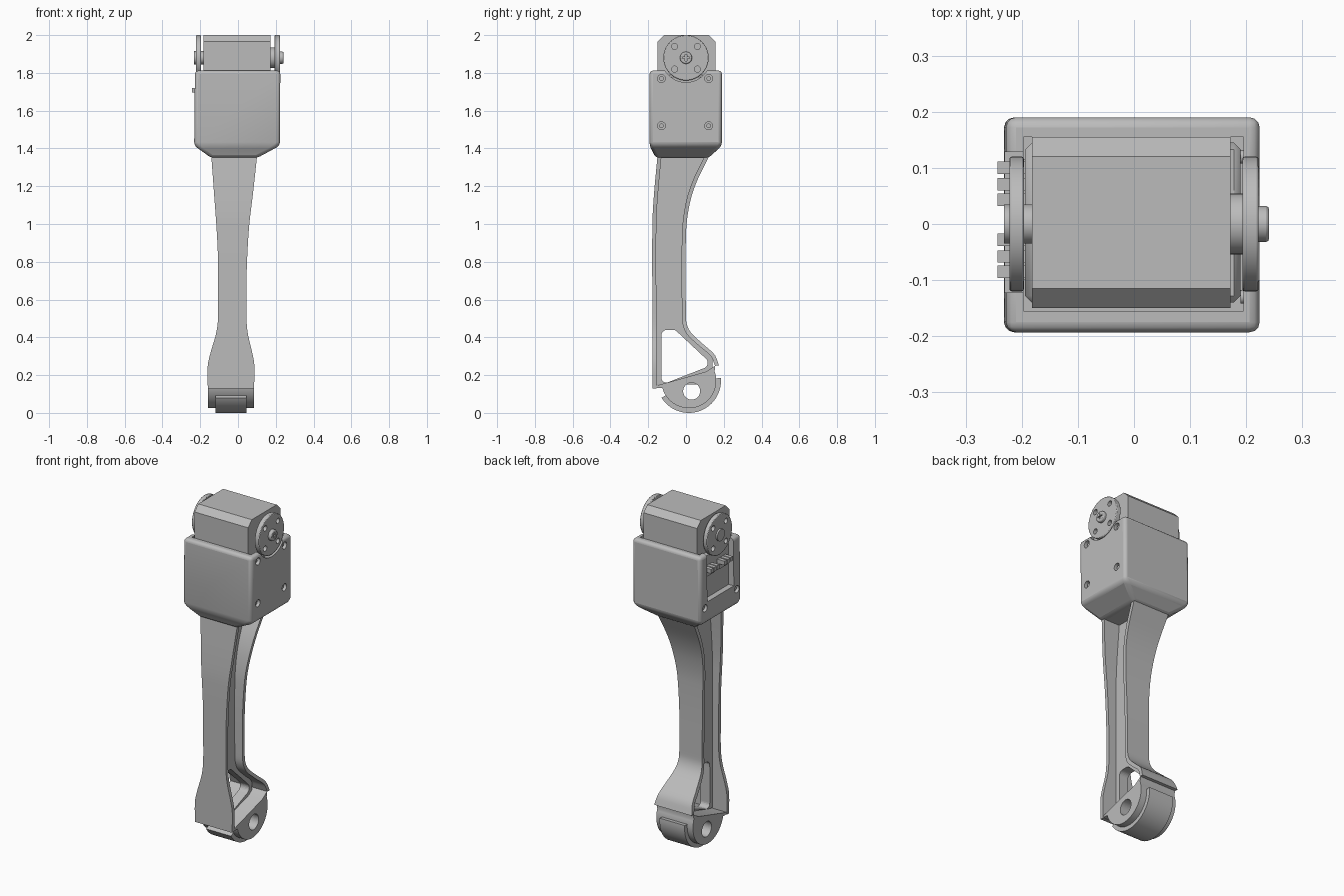
import bpy, bmesh, math

cube = bpy.data.objects.get("Cube")
if cube:
    bpy.data.objects.remove(cube, do_unlink=True)

grey = bpy.data.materials.new("plain_grey")
grey.use_nodes = True
grey.diffuse_color = (0.5, 0.5, 0.5, 1)
bsdf = next(n for n in grey.node_tree.nodes if n.type == 'BSDF_PRINCIPLED')
bsdf.inputs["Base Color"].default_value = (0.5, 0.5, 0.5, 1)


def loft(name, rings, cutter=False):
    """Skin a list of equal-length point rings and cap both ends."""
    bm = bmesh.new()
    rows = [[bm.verts.new(p) for p in ring] for ring in rings]
    n = len(rows[0])
    for a, b in zip(rows, rows[1:]):
        for i in range(n):
            j = (i + 1) % n
            bm.faces.new((a[i], a[j], b[j], b[i]))
    bm.faces.new(rows[0])
    bm.faces.new(rows[-1])
    bmesh.ops.recalc_face_normals(bm, faces=bm.faces)
    mesh = bpy.data.meshes.new(name)
    bm.to_mesh(mesh)
    bm.free()
    obj = bpy.data.objects.new(name, mesh)
    bpy.context.collection.objects.link(obj)
    mesh.materials.append(grey)
    if cutter:
        obj.hide_render = True
        obj.hide_set(True)
    else:
        bpy.ops.object.select_all(action='DESELECT')
        obj.select_set(True)
        bpy.context.view_layer.objects.active = obj
        bpy.ops.object.shade_smooth_by_angle(angle=math.radians(28))
    return obj


def prism(name, profile, x0, x1, cutter=False):
    return loft(name, [[(x, y, z) for y, z in profile] for x in (x0, x1)], cutter)


def arc(cy, cz, r, start, end, steps):
    angles = [math.radians(start + (end - start) * i / steps) for i in range(steps + 1)]
    return [(cy + r * math.cos(a), cz + r * math.sin(a)) for a in angles]


def disc(name, y, z, r, x0, x1, cutter=False, sides=48):
    return prism(name, arc(y, z, r, 0, 360, sides)[:-1], x0, x1, cutter)


def box(name, x0, x1, y0, y1, z0, z1, cutter=False):
    return prism(name, [(y0, z0), (y1, z0), (y1, z1), (y0, z1)], x0, x1, cutter)


def cut(obj, *cutters):
    for c in cutters:
        m = obj.modifiers.new("cut", 'BOOLEAN')
        m.object, m.operation, m.solver = c, 'DIFFERENCE', 'EXACT'


def round_edges(obj, width, segments=3):
    m = obj.modifiers.new("round", 'BEVEL')
    m.width, m.segments, m.limit_method = width, segments, 'ANGLE'
    m.angle_limit = math.radians(25)


def curve(table, z):
    """Smooth value of a (z, value) table at height z."""
    z = max(table[0][0], min(table[-1][0], z))
    last = len(table) - 1
    i = max(k for k in range(last) if table[k][0] <= z)

    def slope(k):
        a, b = table[max(k - 1, 0)], table[min(k + 1, last)]
        return (b[1] - a[1]) / (b[0] - a[0])
    (z0, v0), (z1, v1) = table[i], table[i + 1]
    h = z1 - z0
    t = (z - z0) / h
    return ((2*t**3 - 3*t**2 + 1) * v0 + (t**3 - 2*t**2 + t) * h * slope(i)
            + (3*t**2 - 2*t**3) * v1 + (t**3 - t**2) * h * slope(i + 1))


# Leg outline: edges by height
right_x = [(.13, -.16), (.25, -.16), (.32, -.145), (.42, -.116), (.5, -.106),
           (.7, -.106), (.85, -.107), (1, -.115), (1.15, -.126), (1.37, -.142)]
left_x = [(.13, .085), (.25, .087), (.32, .075), (.42, .052), (.5, .045),
          (.7, .045), (.85, .05), (1, .06), (1.15, .078), (1.37, .102)]
front_y = [(.13, -.178), (.5, -.178), (1, -.178), (1.15, -.17), (1.37, -.15)]
back_y = [(.25, .175), (.31, .15), (.36, .095), (.42, .03), (.46, .007), (.5, 0),
          (.95, 0), (1.1, .018), (1.22, .055), (1.37, .128)]


def heights(z0, z1, n=64):
    return [z0 + (z1 - z0) * i / n for i in range(n + 1)]


def rect(x0, x1, y0, y1, z):
    return [(x0, y0, z), (x1, y0, z), (x1, y1, z), (x0, y1, z)]


def flange(name, edge, side, z0):
    rings = []
    for z in heights(z0, 1.37):
        y = curve(edge, z)
        lean = (curve(edge, z + .005) - curve(edge, z - .005)) / .01
        inner = y + side * .021 * math.hypot(1, lean)
        rings.append(rect(curve(right_x, z), curve(left_x, z), y, inner, z))
    return loft(name, rings)


flange("leg_front_flange", front_y, 1, .13)
flange("leg_back_flange", back_y, -1, .25)

# Recessed web with a rounded triangular window
web = loft("leg_web", [rect(-.066, -.006, curve(front_y, z) + .01,
                            min(curve(back_y, z) - .01, .14), z)
                       for z in heights(.15, 1.37)])
window = prism("window_cutter", [(-.13, .4)] + arc(-.1, .41, .03, 170, 90, 6)
               + arc(-.07, .41, .03, 90, 45, 4) + arc(.085, .265, .03, 45, -70, 8)
               + arc(-.105, .185, .025, -75, -180, 6), -.3, .3, True)
cut(web, window)

# Foot block, axle hole and rounded sole pad
foot = prism("foot_block", arc(.015, .17, .145, 20, -165, 40)
             + [(-.16, .132), (-.16, .143), (.11, .22), (.155, .25)], -.158, .084)
axle = disc("axle_cutter", .03, .115, .045, -.4, .4, True)
pad = prism("sole_pad", arc(.015, .17, .17, 5, -148, 40)
            + arc(.015, .17, .14, -148, 5, 40), -.12, .045)
cut(foot, axle)

# Housing with tapered base
housing = loft("housing", [rect(-.142, .102, -.16, .12, 1.35),
                           rect(-.232, .222, -.193, .19, 1.415),
                           rect(-.228, .224, -.193, .19, 1.812)])
round_edges(housing, .018)
cut(housing,
    box("cavity_cutter", -.197, .195, -.155, .155, 1.45, 1.95, True),
    box("opening_cutter", -.3, -.15, -.122, .128, 1.53, 1.95, True),
    disc("notch_cutter", 0, 1.88, .13, .18, .3, True))

# Screws sunk into both housing sides
sunk = [(.2, .3, y, z) for y in (-.13, .12) for z in (1.52, 1.77)]
sunk += [(-.3, -.21, y, 1.5) for y in (-.15, .15)]
for i, (x0, x1, y, z) in enumerate(sunk):
    cut(housing, disc(f"screw_cutter_{i}", y, z, .021, x0, x1, True, 24))
    inner = x0 if x0 > 0 else x1
    disc(f"housing_screw_{i}", y, z, .012, inner - .01, inner + .01, sides=24)

# Motor body with chamfered top
prism("motor_body", [(-.15, 1.44), (.155, 1.44), (.155, 1.965), (.12, 2),
                     (-.115, 2), (-.15, 1.965)], -.182, .172)
lower = box("motor_lower_case", -.194, .19, -.14, .145, 1.44, 1.79)
round_edges(lower, .012, 1)

# Rotating discs with four holes each
for side, x0, x1 in (("left", .193, .222), ("right", -.222, -.196)):
    plate = disc(f"{side}_disc", 0, 1.88, .12, x0, x1)
    round_edges(plate, .004, 2)
    for i, (y, z) in enumerate([(a, b) for a in (-.06, .06) for b in (-.06, .06)]):
        cut(plate, disc(f"{side}_disc_cutter_{i}", y, 1.88 + z, .016, x0 - .1, x1 + .1,
                        True, 24))
disc("left_hub", 0, 1.88, .054, .165, .195)
disc("right_hub", 0, 1.88, .035, -.232, -.175)

# Centre screw with cross slot
screw = disc("centre_screw", 0, 1.88, .032, .215, .241)
round_edges(screw, .006, 2)
cut(screw, box("slot_cutter_a", .23, .3, -.004, .004, 1.862, 1.898, True),
    box("slot_cutter_b", .23, .3, -.018, .018, 1.876, 1.884, True))

# Connector pins on the open side
for i, y in enumerate((-.085, -.058, -.028, .043, .071, .1)):
    box(f"connector_pin_{i}", -.243, -.18, y - .011, y + .011, 1.695, 1.72)
box("connector_block_front", -.21, -.18, -.1, -.014, 1.665, 1.697)
box("connector_block_back", -.21, -.18, .03, .115, 1.665, 1.697)
